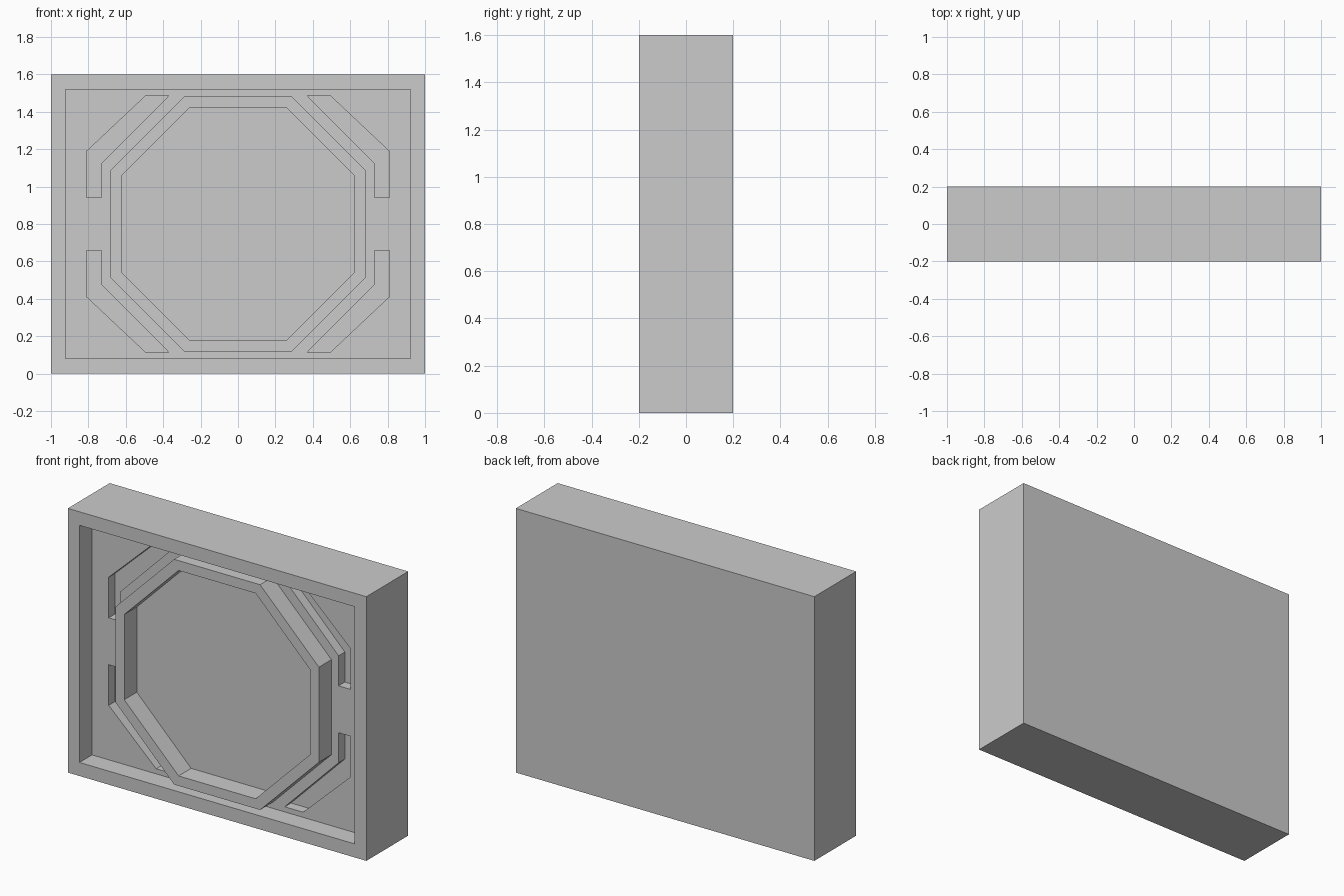
import bpy, bmesh

if "Cube" in bpy.data.objects:
    bpy.data.objects.remove(bpy.data.objects["Cube"])

MID = 0.8                                   # height of the panel centre
FRONT, FLOOR, SLOT, BACK = -0.2, -0.08, -0.02, 0.2


def prism(name, profiles, y0, y1):
    """Extrude closed x/z profiles (z measured from the centre) along y."""
    bm = bmesh.new()
    for pts in profiles:
        face = bm.faces.new([bm.verts.new((x, y0, z + MID)) for x, z in pts])
        ext = bmesh.ops.extrude_face_region(bm, geom=[face], use_keep_orig=True)
        moved = [g for g in ext["geom"] if isinstance(g, bmesh.types.BMVert)]
        bmesh.ops.translate(bm, verts=moved, vec=(0, y1 - y0, 0))
    bmesh.ops.recalc_face_normals(bm, faces=bm.faces)
    mesh = bpy.data.meshes.new(name)
    bm.to_mesh(mesh)
    bm.free()
    obj = bpy.data.objects.new(name, mesh)
    bpy.context.collection.objects.link(obj)
    return obj


def combine(target, tool, operation):
    """Apply a boolean and discard the tool object."""
    tool.hide_render = True
    mod = target.modifiers.new("boolean", 'BOOLEAN')
    mod.operation, mod.object, mod.solver = operation, tool, 'EXACT'
    bpy.context.view_layer.objects.active = target
    bpy.ops.object.modifier_apply(modifier=mod.name)
    bpy.data.objects.remove(tool)


def rect(a, b):
    return [(-a, -b), (a, -b), (a, b), (-a, b)]


def octagon(r, c):
    return [(r, -c), (r, c), (c, r), (-c, r), (-r, c), (-r, -c), (-c, -r), (c, -r)]


# Solid panel with a framed recess in its front
panel = prism("panel", [rect(1, 0.8)], FRONT, BACK)
combine(panel, prism("recess_cutter", [rect(0.922, 0.718)], FRONT - 0.1, FLOOR), 'DIFFERENCE')

# Four bent corner slots sunk into the recess floor
slot = [(0.369, 0.687), (0.492, 0.687), (0.81, 0.388),
        (0.81, 0.142), (0.73, 0.142), (0.73, 0.324)]
slots = [[(x * sx, z * sz) for x, z in slot] for sx in (1, -1) for sz in (1, -1)]
combine(panel, prism("slot_cutter", slots, FLOOR - 0.05, SLOT), 'DIFFERENCE')

# Raised octagonal ring, flush with the frame
ring = prism("octagon_ring", [octagon(0.682, 0.288)], FRONT, FLOOR + 0.02)
combine(ring, prism("ring_cutter", [octagon(0.622, 0.258)], FRONT - 0.1, BACK), 'DIFFERENCE')
combine(panel, ring, 'UNION')
